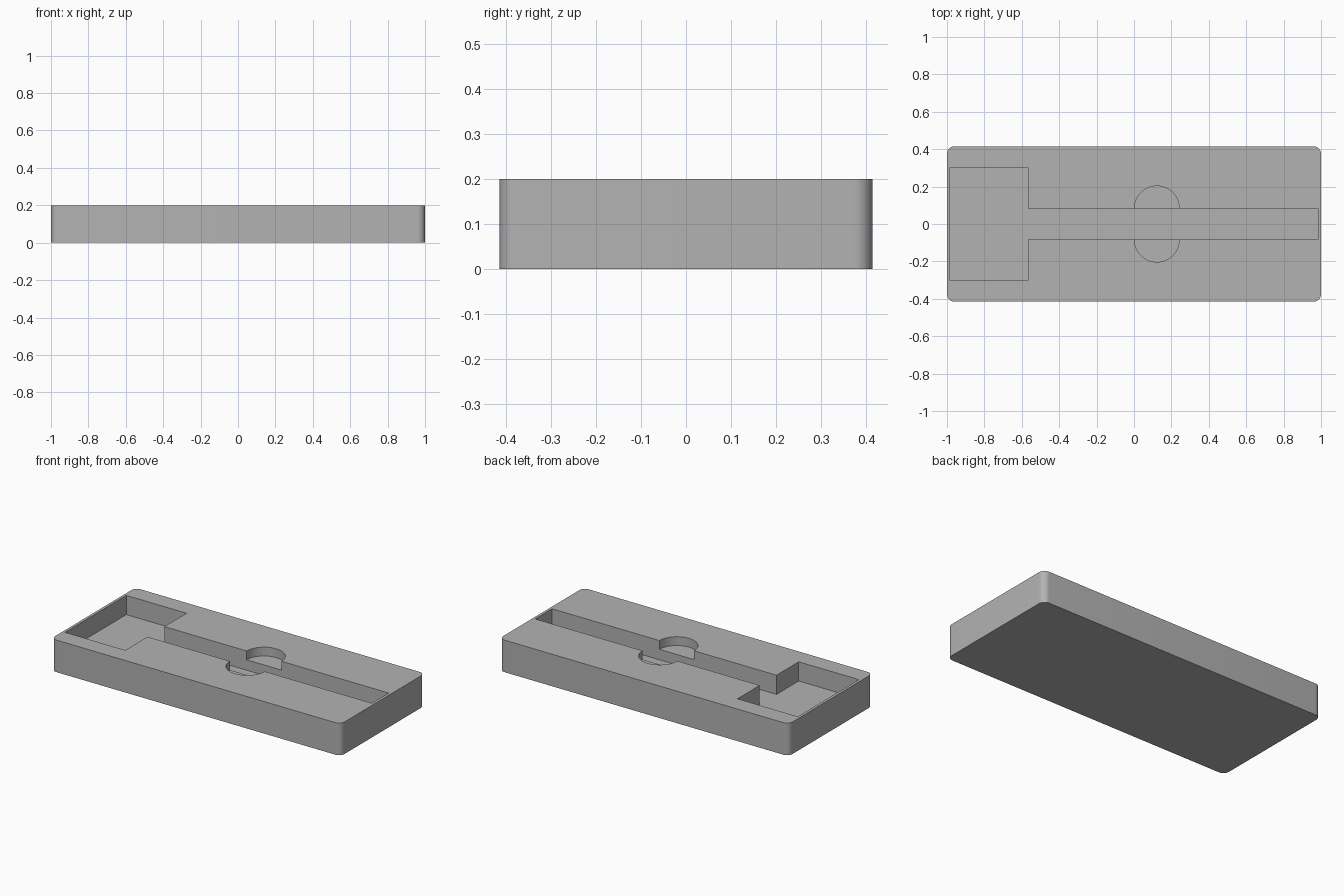
import bpy, bmesh, math

old = bpy.data.objects.get("Cube")
if old:
    bpy.data.objects.remove(old, do_unlink=True)

LENGTH, WIDTH, HEIGHT = 2.0, 0.83, 0.2
CORNER = 0.04
FLOOR, SCOOP_FLOOR = 0.08, 0.145
TOP = HEIGHT + 0.1          # cutters reach above the top face

grey = bpy.data.materials.new("plain_grey")
grey.use_nodes = True
COLOUR = (0.45, 0.45, 0.45, 1)
grey.diffuse_color = COLOUR
grey.node_tree.nodes["Principled BSDF"].inputs["Base Color"].default_value = COLOUR


def arc(cx, cy, r, start, end, steps):
    """Points along an arc, angles in degrees."""
    angles = [math.radians(start + (end - start) * i / steps) for i in range(steps + 1)]
    return [(cx + r * math.cos(a), cy + r * math.sin(a)) for a in angles]


def prism(name, outline, z0, z1):
    """Extrude a counter-clockwise outline from z0 to z1."""
    bm = bmesh.new()
    face = bm.faces.new([bm.verts.new((x, y, z0)) for x, y in outline])
    top = bmesh.ops.extrude_face_region(bm, geom=[face])["geom"]
    for v in top:
        if isinstance(v, bmesh.types.BMVert):
            v.co.z = z1
    bmesh.ops.recalc_face_normals(bm, faces=bm.faces)
    mesh = bpy.data.meshes.new(name)
    bm.to_mesh(mesh)
    bm.free()
    mesh.materials.append(grey)
    obj = bpy.data.objects.new(name, mesh)
    bpy.context.collection.objects.link(obj)
    return obj


# Block with rounded upright corners
hx, hy = LENGTH / 2 - CORNER, WIDTH / 2 - CORNER
outline = []
for i, (sx, sy) in enumerate([(1, 1), (-1, 1), (-1, -1), (1, -1)]):
    outline += arc(sx * hx, sy * hy, CORNER, i * 90, i * 90 + 90, 10)
block = prism("tray_block", outline, 0, HEIGHT)

# Wide pocket joined to a long narrow slot
END, STEP, POCKET, SLOT = 0.983, -0.567, 0.302, 0.083
recess = [(-END, -POCKET), (STEP, -POCKET), (STEP, -SLOT), (END, -SLOT),
          (END, SLOT), (STEP, SLOT), (STEP, POCKET), (-END, POCKET)]
cutters = [prism("recess_cutter", recess, FLOOR, TOP)]

# Finger scoop: half circles on both sides of the slot
SCOOP_X, SCOOP_R = 0.122, 0.12
scoop = arc(SCOOP_X, SLOT, SCOOP_R, 0, 180, 32) + arc(SCOOP_X, -SLOT, SCOOP_R, 180, 360, 32)
cutters.append(prism("scoop_cutter", scoop, SCOOP_FLOOR, TOP))

# Cut the recesses, then drop the cutters
bpy.context.view_layer.objects.active = block
block.select_set(True)
for cutter in cutters:
    cutter.hide_render = True
    mod = block.modifiers.new(cutter.name, "BOOLEAN")
    mod.operation = "DIFFERENCE"
    mod.solver = "EXACT"
    mod.object = cutter
    bpy.ops.object.modifier_apply(modifier=mod.name)
    bpy.data.objects.remove(cutter, do_unlink=True)

bpy.ops.object.shade_smooth_by_angle(angle=math.radians(30))
